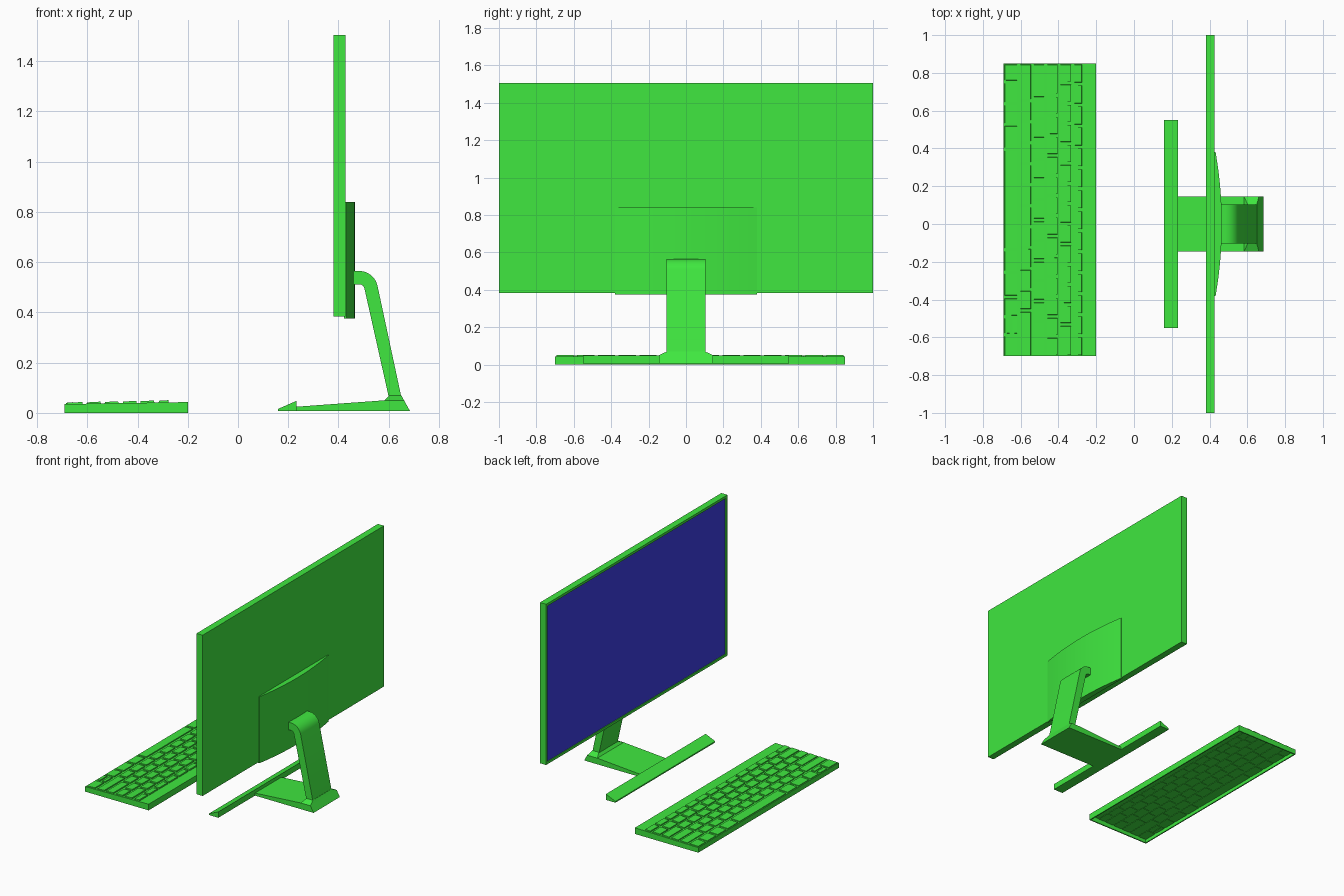
import bpy, bmesh, math
from mathutils import Vector

if "Cube" in bpy.data.objects:
    bpy.data.objects.remove(bpy.data.objects["Cube"])


def material(name, rgb):
    m = bpy.data.materials.new(name)
    m.diffuse_color = (*rgb, 1)
    m.use_nodes = True
    m.node_tree.nodes["Principled BSDF"].inputs["Base Color"].default_value = m.diffuse_color
    return m


GREEN = material("green_plastic", (0.05, 0.8, 0.05))
BLUE = material("blue_screen", (0.05, 0.05, 0.8))


def finish(name, bm, smooth=False):
    bmesh.ops.recalc_face_normals(bm, faces=bm.faces)
    me = bpy.data.meshes.new(name)
    bm.to_mesh(me)
    bm.free()
    ob = bpy.data.objects.new(name, me)
    bpy.context.collection.objects.link(ob)
    me.materials.append(GREEN)
    if smooth:
        bpy.ops.object.select_all(action='DESELECT')
        ob.select_set(True)
        bpy.context.view_layer.objects.active = ob
        bpy.ops.object.shade_smooth_by_angle(angle=math.radians(30))
    return ob


def prism(pts, lo, hi, axis='Y'):
    """Extrude an xz profile along y, or an xy profile along z."""
    bm = bmesh.new()
    vs = [bm.verts.new((a, lo, b) if axis == 'Y' else (a, b, lo)) for a, b in pts]
    face = bm.faces.new(vs)
    out = bmesh.ops.extrude_face_region(bm, geom=[face])["geom"]
    move = (0, hi - lo, 0) if axis == 'Y' else (0, 0, hi - lo)
    bmesh.ops.translate(bm, vec=move, verts=[v for v in out if isinstance(v, bmesh.types.BMVert)])
    bmesh.ops.recalc_face_normals(bm, faces=bm.faces)
    return bm


def hexa(bm, bottom, top):
    """Closed six-sided block from two four-point loops."""
    b = [bm.verts.new(p) for p in bottom]
    t = [bm.verts.new(p) for p in top]
    bm.faces.new(b[::-1])
    bm.faces.new(t)
    for i in range(4):
        j = (i + 1) % 4
        bm.faces.new((b[i], b[j], t[j], t[i]))


def rect(x0, x1, y0, y1, z0, z1=None):
    z1 = z0 if z1 is None else z1
    return [(x0, y0, z0), (x1, y0, z1), (x1, y1, z1), (x0, y1, z0)]


# Display panel with a slightly recessed blue screen
bm = prism([(0.38, 0.383), (0.427, 0.383), (0.427, 1.505), (0.38, 1.505)], -1, 1)
front = min(bm.faces, key=lambda f: f.calc_center_median().x)
bmesh.ops.inset_individual(bm, faces=[front], thickness=0.025)
rim = bmesh.ops.extrude_face_region(bm, geom=[front])["geom"]
bmesh.ops.translate(bm, vec=(0.005, 0, 0), verts=[v for v in rim if isinstance(v, bmesh.types.BMVert)])
screen = [f for f in rim if isinstance(f, bmesh.types.BMFace)][0]
if front.is_valid:
    bmesh.ops.delete(bm, geom=[front], context='FACES_ONLY')
screen.material_index = 1
panel = finish("display_panel", bm)
panel.data.materials.append(BLUE)

# Bowed rear housing
n = 16
arc = [(0.432 + 0.033 * (1 - (2 * i / n - 1) ** 2), 0.38 * (2 * i / n - 1)) for i in range(n + 1)]
finish("rear_housing", prism([(0.422, -0.38)] + arc + [(0.422, 0.38)], 0.376, 0.84, 'Z'), True)

# Bent stand neck
cx, cz = 0.482, 0.49
angles = [math.radians(90 - 77.8 * i / 10) for i in range(11)]
outer = [(cx + 0.075 * math.cos(a), cz + 0.075 * math.sin(a)) for a in angles]
inner = [(cx + 0.022 * math.cos(a), cz + 0.022 * math.sin(a)) for a in angles]
profile = [(0.455, 0.565)] + outer + [(0.652, 0.055), (0.602, 0.055)] + inner[::-1] + [(0.455, 0.512)]
finish("stand_neck", prism(profile, -0.103, 0.103), True)

# Flared collar where the neck meets the base
bm = bmesh.new()
hexa(bm, rect(0.583, 0.661, -0.145, 0.145, 0.05), rect(0.602, 0.65, -0.103, 0.103, 0.07))
finish("neck_collar", bm)

# Wedge base and the slanted front bar
finish("stand_base", prism([(0.225, 0.007), (0.685, 0.007), (0.661, 0.05), (0.583, 0.05), (0.225, 0.024)],
                           -0.145, 0.145))
finish("front_bar", prism([(0.16, 0.007), (0.233, 0.007), (0.233, 0.048), (0.16, 0.016)], -0.55, 0.55))


# Keyboard case: sloped shell, open underneath
def deck(x):
    return 0.035 + (x + 0.69) / 0.49 * 0.008


bm = prism([(-0.69, 0), (-0.2, 0), (-0.2, deck(-0.2)), (-0.69, deck(-0.69))], -0.70, 0.85)
bmesh.ops.delete(bm, geom=[min(bm.faces, key=lambda f: f.calc_center_median().z)], context='FACES_ONLY')
case = finish("keyboard_case", bm)
mod = case.modifiers.new("wall", 'SOLIDIFY')
mod.thickness = 0.008
mod.offset = -1
mod.use_even_offset = True

# Keys: (x start, x end, relative key widths from left to right for the user)
rows = [
    (-0.686, -0.617, [0.1, 0.115, 0.11, 0.13, 0.53, 0.12, 0.13, 0.105, 0.095, 0.115]),
    (-0.602, -0.545, [1.8] + [1] * 10 + [2.2]),
    (-0.532, -0.475, [1.75] + [1] * 11 + [1.75]),
    (-0.460, -0.403, [1.6] + [1] * 13),
    (-0.390, -0.332, [1] * 13 + [1.6]),
    (-0.317, -0.275, [1] * 14),
]
GAP = 0.015


def key(bm, x0, x1, y0, y1, h):
    t = 0.002
    hexa(bm, rect(x0, x1, y0, y1, deck(x0) - 0.011, deck(x1) - 0.011),
         rect(x0 + t, x1 - t, y0 + t, y1 - t, deck(x0) + h - 0.001, deck(x1) + h + 0.001))


bm = bmesh.new()
for r, (x0, x1, widths) in enumerate(rows):
    unit = (1.54 + GAP) / sum(widths)
    y = 0.845
    for k, w in enumerate(widths):
        y0, y1 = y - w * unit + GAP, y
        h = 0.006 + 0.0004 * r
        if r == 0 and k == 8:  # split up/down keys
            xm = (x0 + x1) / 2
            key(bm, x0, xm - 0.006, y0, y1, h)
            key(bm, xm + 0.006, x1, y0, y1, h)
        else:
            key(bm, x0, x1, y0, y1, h)
        y -= w * unit
finish("keyboard_keys", bm)
